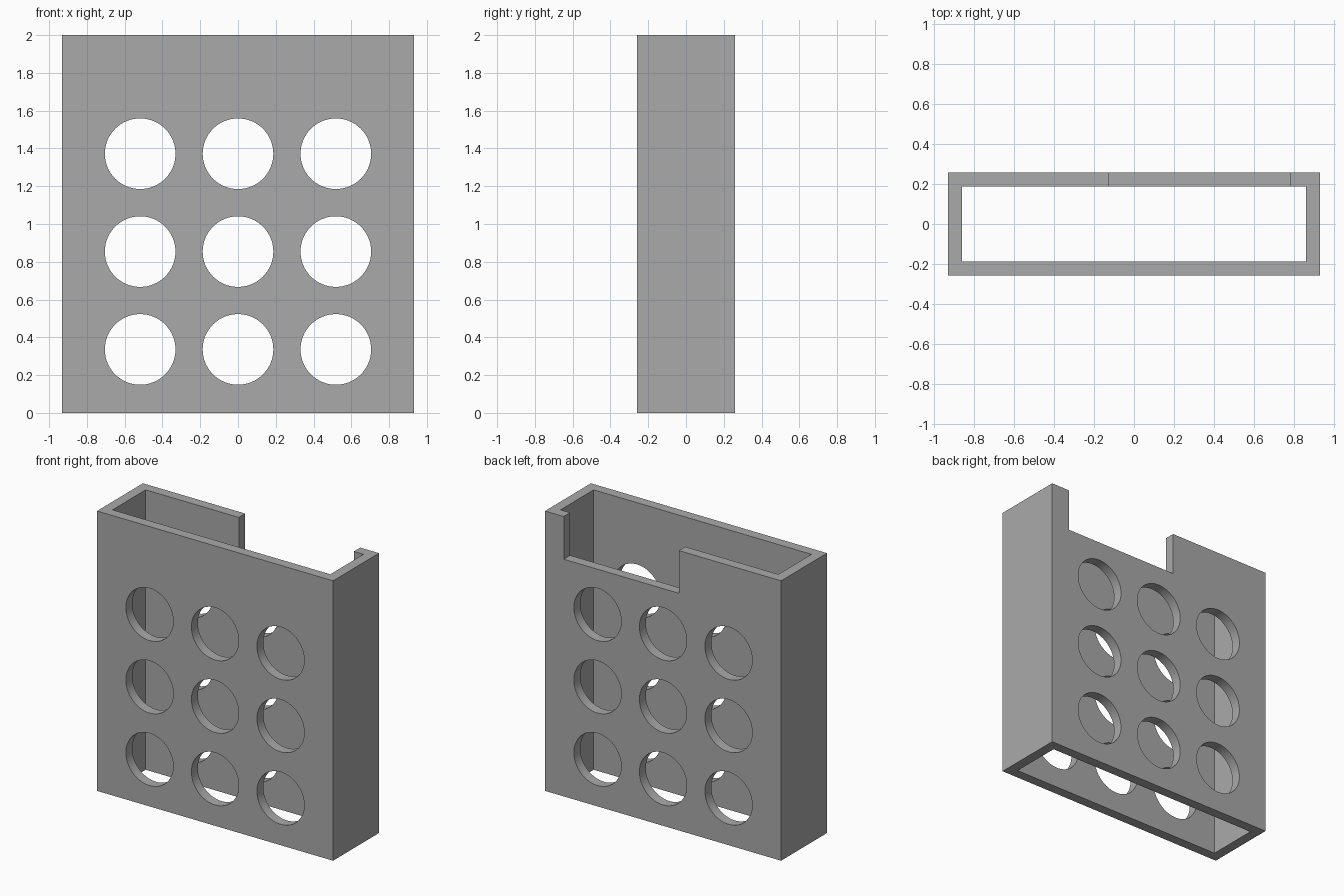
import bpy
from math import pi

default_cube = bpy.data.objects.get("Cube")
if default_cube:
    bpy.data.objects.remove(default_cube, do_unlink=True)

WIDTH, DEPTH, HEIGHT, WALL = 1.866, 0.518, 2.0, 0.072
HOLE_RADIUS, HOLE_PITCH, HOLE_MID_Z = 0.187, 0.518, 0.854
NOTCH_LEFT, NOTCH_RIGHT, NOTCH_FLOOR = 0.785, -0.125, 1.695


def box(name, lo, hi):
    centre = [(a + b) / 2 for a, b in zip(lo, hi)]
    bpy.ops.mesh.primitive_cube_add(size=1, location=centre)
    obj = bpy.context.object
    obj.name = name
    obj.scale = [b - a for a, b in zip(lo, hi)]
    bpy.ops.object.transform_apply(location=True, rotation=True, scale=True)
    return obj


def cut(target, cutter):
    cutter.hide_render = True
    mod = target.modifiers.new("Cut", "BOOLEAN")
    mod.operation = "DIFFERENCE"
    mod.solver = "EXACT"
    mod.object = cutter
    bpy.ops.object.select_all(action="DESELECT")
    target.select_set(True)
    bpy.context.view_layer.objects.active = target
    bpy.ops.object.modifier_apply(modifier=mod.name)
    bpy.data.objects.remove(cutter, do_unlink=True)


# Rectangular sleeve, open at top and bottom
hx, hy = WIDTH / 2, DEPTH / 2
sleeve = box("perforated_sleeve", (-hx, -hy, 0), (hx, hy, HEIGHT))
cut(sleeve, box("cavity_cutter", (WALL - hx, WALL - hy, -1), (hx - WALL, hy - WALL, HEIGHT + 1)))

# Notch in the top edge of the back wall
cut(sleeve, box("notch_cutter", (NOTCH_RIGHT, 0, NOTCH_FLOOR), (NOTCH_LEFT, 1, HEIGHT + 1)))

# Three by three round holes through front and back walls
for column in (-1, 0, 1):
    for row in (-1, 0, 1):
        bpy.ops.mesh.primitive_cylinder_add(
            vertices=64, radius=HOLE_RADIUS, depth=2, rotation=(pi / 2, 0, 0),
            location=(column * HOLE_PITCH, 0, HOLE_MID_Z + row * HOLE_PITCH))
        cut(sleeve, bpy.context.object)

# Single grey finish
grey = bpy.data.materials.new("plain_grey")
grey.use_nodes = True
colour = (0.4, 0.4, 0.4, 1)
grey.diffuse_color = colour
grey.node_tree.nodes["Principled BSDF"].inputs["Base Color"].default_value = colour
sleeve.data.materials.clear()
sleeve.data.materials.append(grey)
for face in sleeve.data.polygons:
    face.material_index = 0

bpy.ops.object.select_all(action="DESELECT")
sleeve.select_set(True)
bpy.context.view_layer.objects.active = sleeve
bpy.ops.object.shade_smooth_by_angle(angle=pi / 6)
